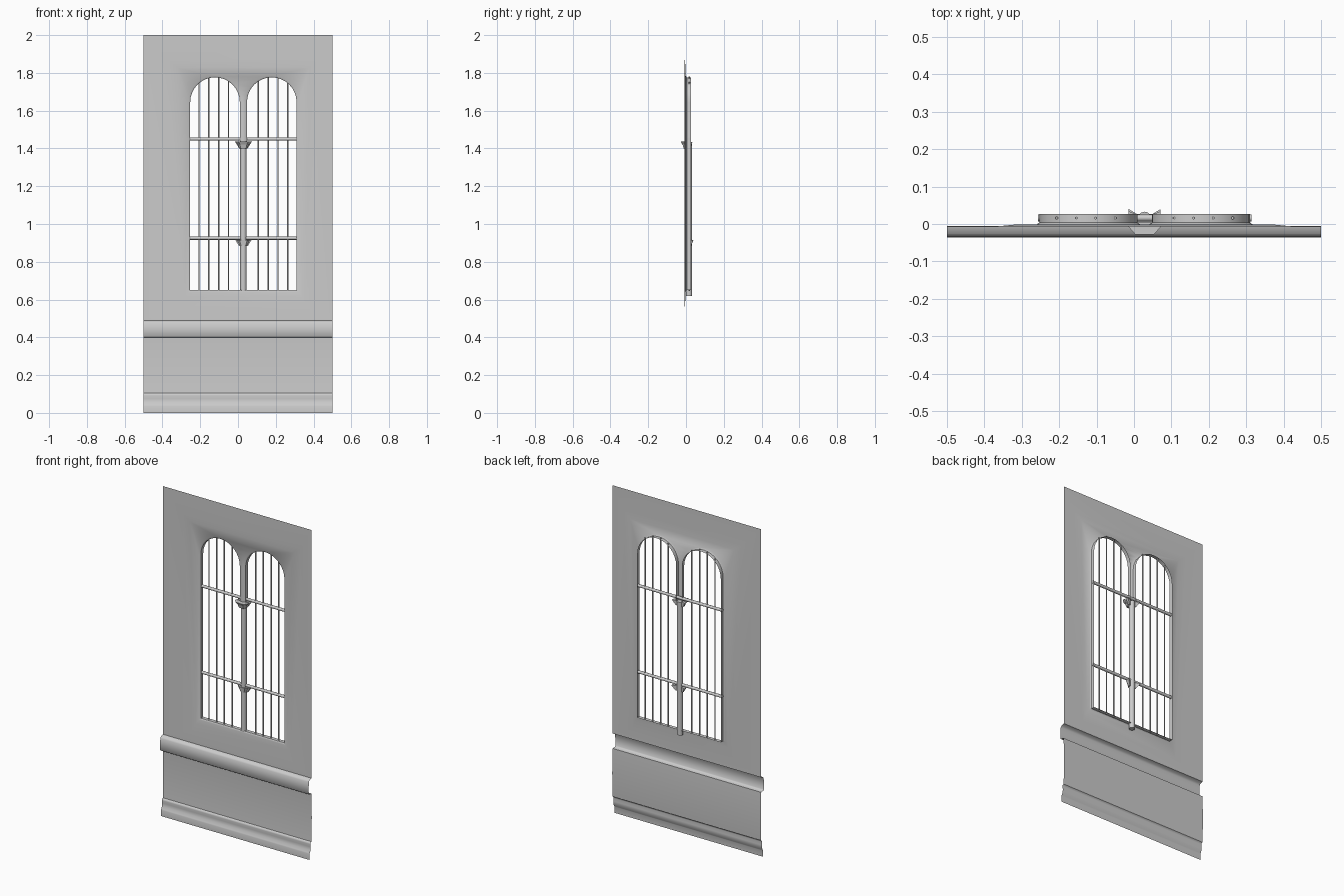
import bpy, bmesh, math
from mathutils import Vector

cube = bpy.data.objects.get("Cube")
if cube:
    bpy.data.objects.remove(cube, do_unlink=True)

stone = bpy.data.materials.new("grey_stone")
stone.use_nodes = True
grey = (0.6, 0.6, 0.6, 1)
stone.diffuse_color = grey
stone.node_tree.nodes["Principled BSDF"].inputs["Base Color"].default_value = grey

CX = 0.0285            # centre line of the window pair
HALF, STRIP = 0.2815, 0.019
R = (HALF - STRIP) / 2
ARCH_X = (HALF + STRIP) / 2
SPRING, SILL, IMPOST = 1.645, 0.65, 1.43
BAR_Y = 0.016


def finish(name, bm, angle=40):
    mesh = bpy.data.meshes.new(name)
    bm.to_mesh(mesh)
    bm.free()
    mesh.materials.append(stone)
    ob = bpy.data.objects.new(name, mesh)
    bpy.context.collection.objects.link(ob)
    bpy.ops.object.select_all(action='DESELECT')
    ob.select_set(True)
    bpy.context.view_layer.objects.active = ob
    bpy.ops.object.shade_smooth_by_angle(angle=math.radians(angle))
    return ob


def rod(name, a, b, radius, sides=8):
    a, b = Vector(a), Vector(b)
    bm = bmesh.new()
    bmesh.ops.create_cone(bm, cap_ends=True, segments=sides, radius1=radius,
                          radius2=radius, depth=(b - a).length)
    turn = Vector((0, 0, 1)).rotation_difference(b - a).to_matrix()
    bmesh.ops.rotate(bm, matrix=turn, verts=bm.verts)
    bmesh.ops.translate(bm, vec=(a + b) / 2, verts=bm.verts)
    return finish(name, bm, 50)


def window_outline(grow):
    # right half of the twin-arched opening, then its mirror image
    half = [(HALF + grow, SILL - grow)]
    for i in range(17):
        t = math.pi * i / 16
        half.append((ARCH_X + (R + grow) * math.cos(t), SPRING + (R + grow) * math.sin(t)))
    half.append((STRIP - grow, IMPOST))
    return [(CX + x, z) for x, z in half] + [(CX - x, z) for x, z in reversed(half)]


def trapezoid(bottom, top, z0, z1):
    return [(CX - bottom, z0), (CX + bottom, z0), (CX + top, z1), (CX - top, z1)]


def add_loop(bm, points, y):
    verts = [bm.verts.new((x, y, z)) for x, z in points]
    edges = [bm.edges.new((v, verts[(i + 1) % len(verts)])) for i, v in enumerate(verts)]
    return verts, edges


def bridge(bm, a, b):
    for i in range(len(a)):
        j = (i + 1) % len(a)
        bm.faces.new((a[i], a[j], b[j], b[i]))


# wall sheet with shallow tapered recess, opening and reveal
bm = bmesh.new()
rim, _ = add_loop(bm, [(-0.5, 0.49), (0.5, 0.49), (0.5, 2), (-0.5, 2)], -0.007)
lip, _ = add_loop(bm, trapezoid(0.335, 0.4, 0.56, 1.87), -0.007)
bed, bed_edges = add_loop(bm, trapezoid(0.31, 0.35, 0.615, 1.83), -0.002)
bridge(bm, rim, lip)
bridge(bm, lip, bed)
hole, hole_edges = add_loop(bm, window_outline(0.008), -0.002)
bmesh.ops.triangle_fill(bm, use_beauty=True, use_dissolve=False,
                        edges=bed_edges + hole_edges, normal=(0, -1, 0))
throat, _ = add_loop(bm, window_outline(0), 0.004)
back, _ = add_loop(bm, window_outline(0), 0.027)
bridge(bm, hole, throat)
bridge(bm, throat, back)
bmesh.ops.recalc_face_normals(bm, faces=bm.faces)
if rim[0].link_faces[0].normal.y > 0:
    bmesh.ops.reverse_faces(bm, faces=bm.faces)
finish("wall_panel", bm, 50)

# ledge, dado and skirting as one swept profile (y, z)
profile = [(-0.007, 0.49), (-0.026, 0.485), (-0.033, 0.475), (-0.036, 0.406),
           (-0.03, 0.4), (-0.009, 0.398), (-0.006, 0.34), (-0.005, 0.25),
           (-0.006, 0.16), (-0.009, 0.105), (-0.016, 0.1), (-0.018, 0.092),
           (-0.015, 0.075), (-0.017, 0.055), (-0.024, 0.042), (-0.026, 0.036), (-0.026, 0)]
bm = bmesh.new()
left = [bm.verts.new((-0.5, y, z)) for y, z in profile]
right = [bm.verts.new((0.5, y, z)) for y, z in profile]
for i in range(len(profile) - 1):
    bm.faces.new((left[i], left[i + 1], right[i + 1], right[i]))
finish("base_moulding", bm, 50)

# central column
rod("mullion_column", (CX, BAR_Y, 0.62), (CX, BAR_Y, IMPOST), 0.017, 12)

# horizontal bars and thin vertical bars following the arches
for name, z in (("lower_crossbar", 0.925), ("upper_crossbar", 1.45)):
    rod(name, (CX - HALF - 0.004, BAR_Y, z), (CX + HALF + 0.004, BAR_Y, z), 0.009)
for side in (-1, 1):
    for k in range(4):
        off = 0.079 + k * 0.052
        top = SPRING + math.sqrt(max(R * R - (off - ARCH_X) ** 2, 0)) + 0.006
        x = CX + side * off
        rod("vertical_bar", (x, BAR_Y, SILL - 0.004), (x, BAR_Y, top), 0.004, 6)


def flared_block(name, z0, z1, low, high):
    # each outline: half width at back, half width at front, back y, front y
    bm = bmesh.new()
    rings = []
    for z, (wide, narrow, yb, yf) in ((z0, low), (z1, high)):
        pts = [(-wide, yb), (-wide, yb + (yf - yb) * 0.3), (-narrow, yf),
               (narrow, yf), (wide, yb + (yf - yb) * 0.3), (wide, yb)]
        rings.append([bm.verts.new((CX + x, y, z)) for x, y in pts])
    bridge(bm, *rings)
    for ring in rings:
        bm.faces.new(ring)
    bmesh.ops.recalc_face_normals(bm, faces=bm.faces)
    finish(name, bm, 20)


# front corbel under the arches, and the collar lower down
flared_block("corbel_foot", 1.4, 1.42, (0.022, 0.014, 0.006, -0.012), (0.028, 0.018, 0.006, -0.018))
flared_block("corbel_top", 1.42, 1.436, (0.03, 0.018, 0.004, -0.019), (0.045, 0.025, 0.004, -0.028))
flared_block("column_collar", 0.885, 0.915, (0.02, 0.012, 0.02, 0), (0.034, 0.02, 0.02, -0.004))

# flared wings behind the column
for name, z, reach in (("lower_wing", 0.9, 0.04), ("upper_wing", 1.418, 0.034)):
    for side in (-1, 1):
        bm = bmesh.new()
        rings = []
        for dz, grow in ((-0.016, 0.55), (0.016, 1)):
            pts = [(0.016, 0.01), (0.043 * grow, 0.014), (0.043 * grow, 0.01 + (reach - 0.01) * grow),
                   (0.016, 0.024)]
            rings.append([bm.verts.new((CX + side * x, y, z + dz)) for x, y in pts])
        bridge(bm, *rings)
        for ring in rings:
            bm.faces.new(ring)
        bmesh.ops.recalc_face_normals(bm, faces=bm.faces)
        finish(name, bm, 20)
